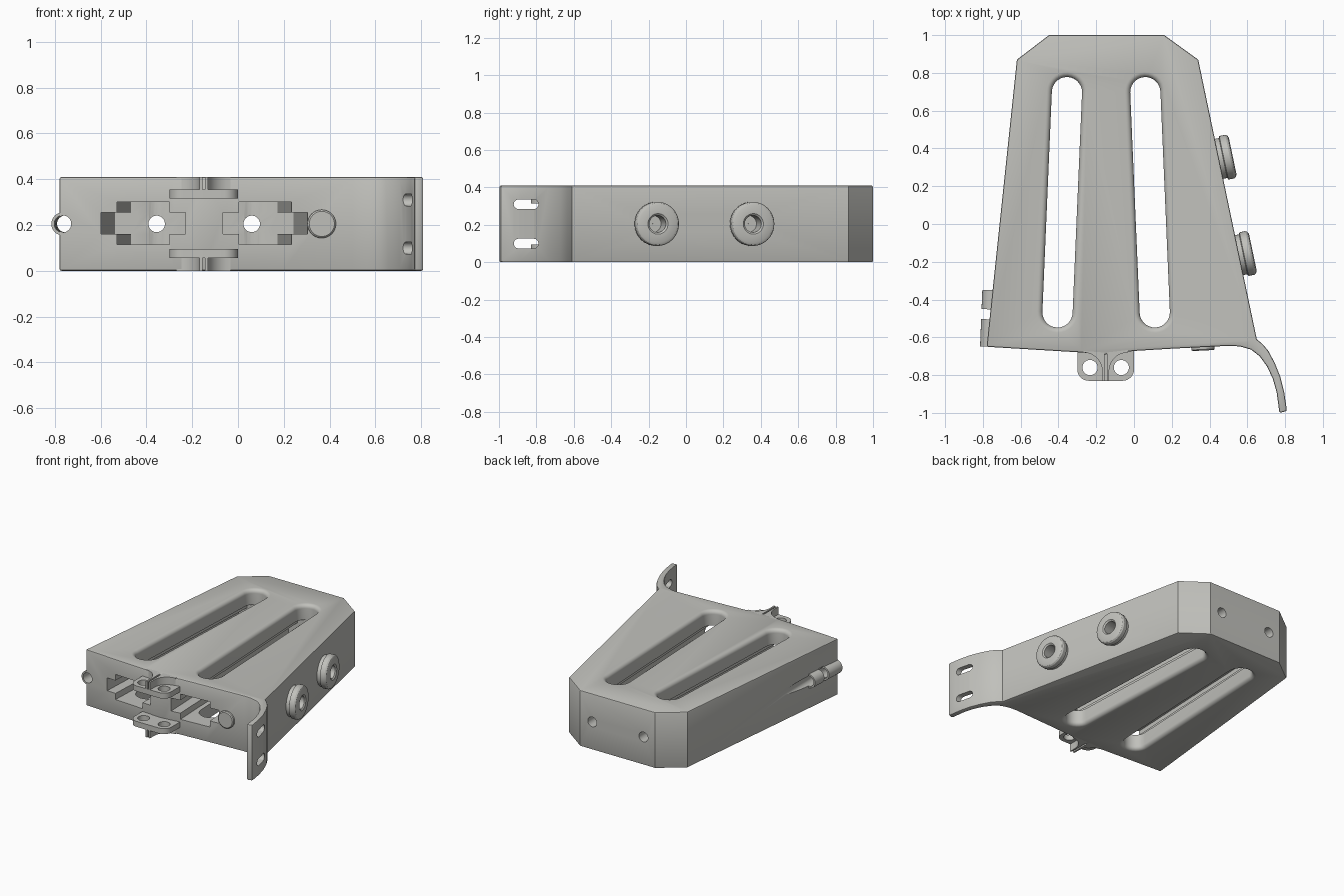
import bpy, bmesh, math
from mathutils import Vector, Matrix

if "Cube" in bpy.data.objects:
    bpy.data.objects.remove(bpy.data.objects["Cube"])

H = 0.41          # body height
MID = H / 2
grey = bpy.data.materials.new("light_grey")
grey.diffuse_color = (0.53, 0.53, 0.50, 1)
grey.use_nodes = True
grey.node_tree.nodes["Principled BSDF"].inputs["Base Color"].default_value = grey.diffuse_color


def finish(name, bm):
    bmesh.ops.recalc_face_normals(bm, faces=bm.faces)
    me = bpy.data.meshes.new(name)
    bm.to_mesh(me)
    bm.free()
    ob = bpy.data.objects.new(name, me)
    bpy.context.collection.objects.link(ob)
    me.materials.append(grey)
    return ob


def loft(name, rings, capped=True):
    """Skin a list of equal-length closed rings."""
    bm = bmesh.new()
    vs = [[bm.verts.new(p) for p in r] for r in rings]
    n = len(rings[0])
    for a, b in zip(vs, vs[1:] if capped else vs[1:] + vs[:1]):
        for i in range(n):
            bm.faces.new((a[i], a[(i + 1) % n], b[(i + 1) % n], b[i]))
    if capped:
        bm.faces.new(vs[0])
        bm.faces.new(vs[-1])
    return finish(name, bm)


def prism(name, pts, z0, z1):
    return loft(name, [[(x, y, z) for x, y in pts] for z in (z0, z1)])


def lathe(name, profile, origin, axis, closed=False, n=40):
    """Revolve (radius, distance) points about an axis."""
    rot = Vector(axis).to_track_quat('Z', 'Y').to_matrix()
    o = Vector(origin)
    rings = [[o + rot @ Vector((r * math.cos(t), r * math.sin(t), d))
              for t in (math.tau * i / n for i in range(n))] for r, d in profile]
    return loft(name, rings, not closed)


def box(name, x0, x1, y0, y1, z0, z1):
    return prism(name, [(x0, y0), (x1, y0), (x1, y1), (x0, y1)], z0, z1)


def capsule(a, b, r, n=14):
    """Outline of a long rounded slot between points a and b."""
    t0 = math.atan2(b[1] - a[1], b[0] - a[0]) - math.pi / 2
    out = []
    for c, s in ((b, t0), (a, t0 + math.pi)):
        out += [(c[0] + r * math.cos(s + math.pi * i / n),
                 c[1] + r * math.sin(s + math.pi * i / n)) for i in range(n + 1)]
    return out


def apply(ob, mod):
    with bpy.context.temp_override(object=ob, active_object=ob):
        bpy.ops.object.modifier_apply(modifier=mod.name)


def cut(ob, cutter):
    m = ob.modifiers.new("cut", 'BOOLEAN')
    m.operation, m.solver, m.object = 'DIFFERENCE', 'EXACT', cutter
    apply(ob, m)
    bpy.data.objects.remove(cutter)


def bevel(ob, width, angle, segments=2):
    m = ob.modifiers.new("bevel", 'BEVEL')
    m.width, m.segments = width, segments
    m.limit_method, m.angle_limit = 'ANGLE', math.radians(angle)
    apply(ob, m)


# Tapered body with the curled side flange in one outline
outline = [(-0.78, -0.65), (-0.28, -0.68), (-0.15, -0.69), (0, -0.672), (0.2, -0.66),
           (0.5, -0.645), (0.56, -0.648), (0.62, -0.665), (0.665, -0.70), (0.705, -0.755),
           (0.735, -0.82), (0.755, -0.89), (0.77, -1.0), (0.81, -0.99), (0.795, -0.89),
           (0.775, -0.81), (0.745, -0.735), (0.71, -0.67), (0.68, -0.635), (0.65, -0.61),
           (0.34, 0.87), (0.16, 1.0), (-0.45, 1.0), (-0.62, 0.87)]
body = prism("body", outline, 0, H)
bevel(body, 0.009, 60)

# Long slots with rounded rims, inner channels and back screw holes
F = 0.028
for near, far in (((-0.405, -0.468), (-0.355, 0.698)), ((0.11, -0.468), (0.06, 0.698))):
    prof = [(-0.02, 0.08 + F)]
    for i in range(7):
        h = F * (1 - math.cos(math.pi / 2 * i / 6))
        prof.append((h, 0.08 + F - math.sqrt(F * F - (F - h) ** 2)))
    prof += [(H - z, r) for z, r in reversed(prof)]
    cut(body, loft("slot_cutter", [[(x, y, z) for x, y in capsule(near, far, r)]
                                   for z, r in prof]))
    slope = (far[0] - near[0]) / (far[1] - near[1])
    for half, z0, z1 in ((0.115, 0.115, 0.30), (0.185, 0.16, 0.255)):
        xa = near[0] + slope * (-0.75 - near[1])
        xb = near[0] + slope * (0.77 - near[1])
        cut(body, prism("channel_cutter", [(xa - half, -0.75), (xa + half, -0.75),
                                           (xb + half, 0.77), (xb - half, 0.77)], z0, z1))
    cut(body, lathe("screw_cutter", [(0.036, 0), (0.036, 0.4)],
                    (far[0], 0.7, MID), (0, 1, 0)))

# Strap slots in the flange
for z in (0.10, 0.31):
    pts = capsule((-0.895, z), (-0.815, z), 0.026)
    cut(body, loft("strap_cutter", [[(x, y, zz) for y, zz in pts] for x in (0.6, 0.9)]))

# Round bosses on the right side
side = Vector((1.48, 0.31, 0)).normalized()
for i, y in enumerate((0.345, -0.165)):
    o = Vector((0.34 + (0.87 - y) * 0.31 / 1.48, y, MID))
    cut(body, lathe("boss_cutter", [(0.05, -0.07), (0.05, 0.05)], o, side))
    lathe(f"side_boss_{i + 1}",
          [(0.108, -0.02), (0.108, 0.022), (0.118, 0.026), (0.118, 0.058), (0.112, 0.068),
           (0.10, 0.074), (0.055, 0.074), (0.045, 0.066), (0.045, -0.06), (0.001, -0.06),
           (0.001, -0.065), (0.055, -0.065), (0.055, -0.02)], o, side, closed=True)

# Split hinge tube on the left edge
lug_axis = Vector((0.012, 0.30, 0)).normalized()
lug_o = Vector((-0.765, -0.65, MID))
cut(body, lathe("lug_bore", [(0.037, -0.1), (0.037, 0.9)], (-0.757, -0.65, MID), (0, 1, 0)))
cut(body, box("lug_gap_cutter", -0.9, -0.722, -0.505, -0.452, MID - 0.055, MID + 0.055))
for i, (a, b) in enumerate(((0, 0.145), (0.198, 0.30))):
    lathe(f"hinge_tube_{i + 1}", [(0.05, a), (0.05, b), (0.037, b), (0.037, a)],
          lug_o, lug_axis, closed=True)

# Round button on the front
lathe("front_button", [(0.062, -0.03), (0.062, 0.012), (0.055, 0.018)],
      (0.365, -0.652, MID), (0.05, -1, 0))

# Front ears: rounded plates with two holes and curved ribs on their outer faces
CX = -0.15
R = 0.06
ear = [(0.0, -0.66), (-0.30, -0.66)]
for cx, t in ((-0.30 + R, math.pi), (-R, 1.5 * math.pi)):
    ear += [(cx + R * math.cos(t + math.pi / 2 * i / 8),
             -0.83 + R + R * math.sin(t + math.pi / 2 * i / 8)) for i in range(9)]
for label, z0, z1, r0, r1 in (("upper", 0.315, 0.355, 0.35, H),
                              ("lower", 0.055, 0.095, 0.0, 0.06)):
    plate = prism(label + "_ear", ear, z0, z1)
    for s in (-1, 1):
        cut(plate, lathe("ear_hole", [(0.04, 0), (0.04, 0.5)],
                         (CX + s * 0.083, -0.76, -0.05), (0, 0, 1)))
        # rib sweeping from the body front to the split line
        rib = [(CX + s * 0.006, -0.66), (CX + s * 0.006, -0.83), (CX + s * 0.018, -0.83)]
        rib += [(CX + s * (0.118 - 0.10 * math.cos(t)), -0.78 + 0.10 * math.sin(t))
                for t in (math.pi / 2 * i / 8 for i in range(9))]
        rib += [(CX + s * 0.118, -0.66)]
        prism(f"{label}_rib_{'left' if s < 0 else 'right'}", rib, r0, r1)

# Smooth the curved surfaces, keep hard edges
for ob in bpy.context.scene.objects:
    ob.select_set(True)
bpy.context.view_layer.objects.active = body
bpy.ops.object.shade_smooth_by_angle(angle=math.radians(30))
